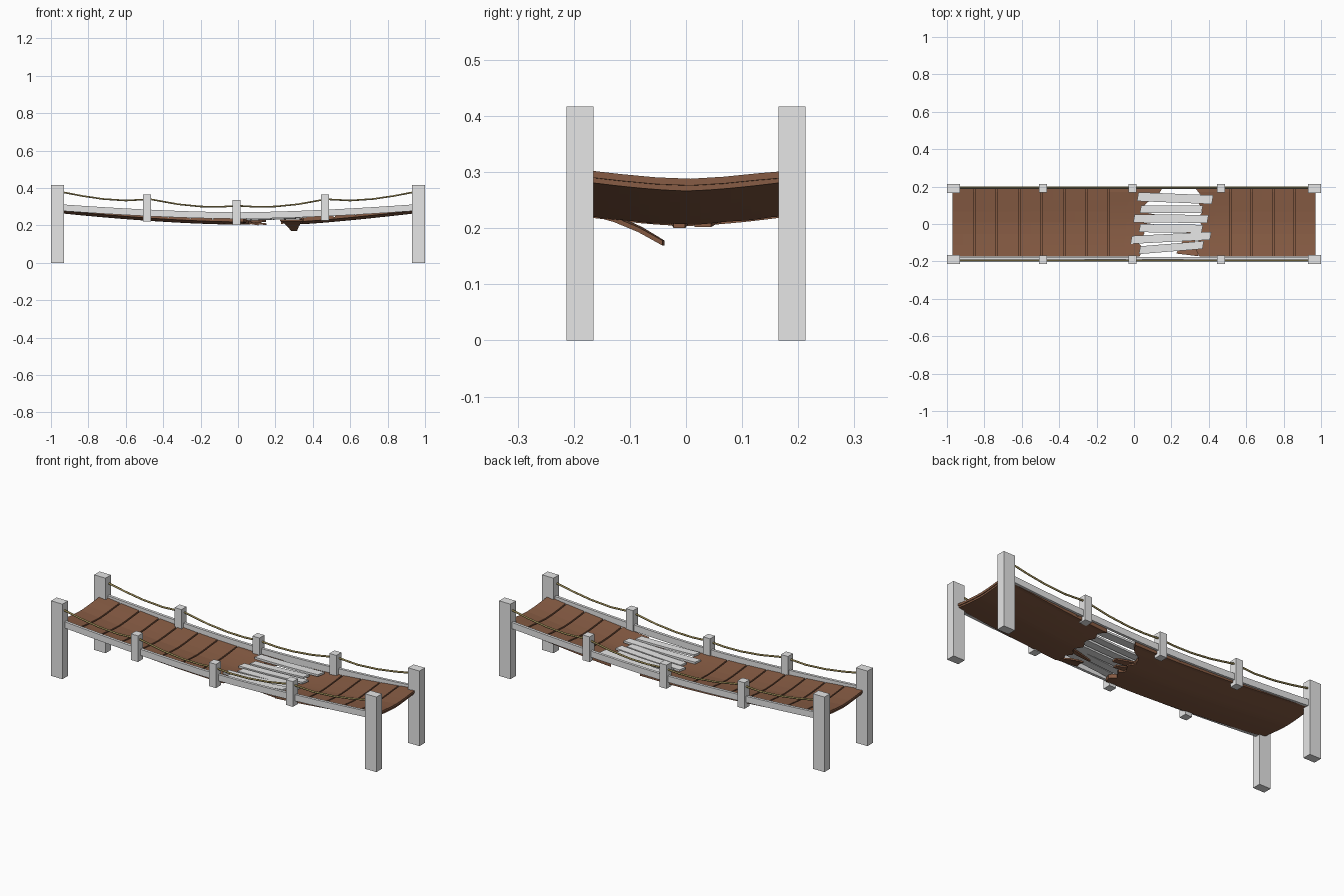
import bpy, math, random
from mathutils import Vector

if "Cube" in bpy.data.objects:
    bpy.data.objects.remove(bpy.data.objects["Cube"])

random.seed(4)


def mat(name, rgb):
    m = bpy.data.materials.new(name)
    m.diffuse_color = (*rgb, 1)
    m.use_nodes = True
    m.node_tree.nodes["Principled BSDF"].inputs["Base Color"].default_value = m.diffuse_color
    return m


GREY = mat("weathered grey", (0.79, 0.79, 0.79))
BROWN = mat("brown wood", (0.245, 0.108, 0.058))
ROPE = mat("olive rope", (0.42, 0.33, 0.12))


def make(name, verts, faces, m):
    me = bpy.data.meshes.new(name)
    me.from_pydata(verts, [], faces)
    me.materials.append(m)
    ob = bpy.data.objects.new(name, me)
    bpy.context.collection.objects.link(ob)
    return ob


def box(name, x, y, z0, z1, sx, sy, m):
    v = [(x + a * sx / 2, y + b * sy / 2, z) for z in (z0, z1)
         for a, b in ((-1, -1), (1, -1), (1, 1), (-1, 1))]
    f = [(3, 2, 1, 0), (4, 5, 6, 7)] + [(i, (i + 1) % 4, (i + 1) % 4 + 4, i + 4) for i in range(4)]
    return make(name, v, f, m)


def slab(name, nu, nv, point, thick, m):
    """Closed sheet: point(u, v) gives the top surface, u and v from 0 to 1."""
    top = [Vector(point(i / nu, j / nv)) for i in range(nu + 1) for j in range(nv + 1)]
    n, w = len(top), nv + 1
    verts = top + [p - Vector((0, 0, thick)) for p in top]
    faces = []
    for i in range(nu):
        for j in range(nv):
            q = (i * w + j, (i + 1) * w + j, (i + 1) * w + j + 1, i * w + j + 1)
            faces += [q, tuple(k + n for k in reversed(q))]
    rim = ([i * w for i in range(nu)] + [nu * w + j for j in range(nv)]
           + [i * w + nv for i in range(nu, 0, -1)] + [j for j in range(nv, 0, -1)])
    for a, b in zip(rim, rim[1:] + rim[:1]):
        faces.append((b, a, a + n, b + n))
    return make(name, verts, faces, m)


def sag_z(x, y):
    return 0.225 + 0.063 * (abs(x) / 0.97) ** 1.6 + 0.015 * min(1, abs(y) / 0.17) ** 1.5


def deck_z(x, y):
    """The broken right half has dropped a little at its loose end."""
    if x <= 0:
        return sag_z(x, y)
    return sag_z(0, y) + 0.063 * (max(0, x - 0.3) / 0.67) ** 1.25


def lerp(table, t):
    for (a, p), (b, q) in zip(table, table[1:]):
        if t <= b:
            return p + (q - p) * (t - a) / (b - a)
    return table[-1][1]


# Corner posts and small railing posts
for s, side in ((-1, "front"), (1, "back")):
    for x in (-0.965, 0.965):
        box(side + "_corner_post", x, s * 0.189, 0, 0.417, 0.07, 0.048, GREY)
    for x, z0, z1 in ((-0.487, 0.22, 0.365), (-0.008, 0.203, 0.335), (0.465, 0.225, 0.365)):
        box(side + "_small_post", x, s * 0.191, z0, z1, 0.043, 0.044, GREY)

    # Sagging side beam
    def beam(u, v):
        x = -0.95 + 1.9 * u
        yc = 0.194 if s > 0 else -0.185
        return x, yc + (v - 0.5) * 0.015, 0.27 + 0.043 * (abs(x) / 0.95) ** 1.6
    slab(side + "_beam", 16, 1, beam, 0.035, GREY)

    # Rope handrail
    half = [(0, 0.305), (0.1, 0.299), (0.2, 0.301), (0.32, 0.313), (0.47, 0.34),
            (0.6, 0.333), (0.72, 0.341), (0.83, 0.357), (0.95, 0.38)]
    pts = [(-x, z) for x, z in reversed(half[1:])] + half
    cu = bpy.data.curves.new(side + "_rope", 'CURVE')
    cu.dimensions = '3D'
    cu.bevel_depth = 0.005
    cu.bevel_resolution = 1
    cu.use_fill_caps = True
    sp = cu.splines.new('POLY')
    sp.points.add(len(pts) - 1)
    for p, (x, z) in zip(sp.points, pts):
        p.co = (x, s * 0.196, z, 1)
    cu.materials.append(ROPE)
    bpy.context.collection.objects.link(bpy.data.objects.new(side + "_rope", cu))

# Deck with a ragged hole: edges of the break as x over y
Y0, Y1 = -0.174, 0.189
left_break = [(Y0, 0.03), (-0.13, 0.05), (-0.10, 0.02), (-0.05, 0.06), (-0.02, 0.03),
              (0.03, 0.07), (0.06, 0.04), (0.11, 0.06), (0.14, 0.12), (Y1, 0.15)]
right_break = [(Y0, 0.35), (-0.14, 0.33), (-0.10, 0.35), (-0.06, 0.33), (-0.02, 0.37),
               (0.03, 0.34), (0.07, 0.37), (0.12, 0.34), (0.15, 0.36), (Y1, 0.33)]


def deck_part(name, xa, xb, lift, thick, nu):
    """Sheet between two x edges, each a number or a ragged break."""
    def edge(e, y):
        return lerp(e, y) if isinstance(e, list) else e

    def point(u, v):
        y = Y0 + (Y1 - Y0) * v
        a, b = edge(xa, y), edge(xb, y)
        x = a + (b - a) * u
        return x, y, deck_z(x, y) + lift
    nv = 20 if isinstance(xa, list) or isinstance(xb, list) else 6
    return slab(name, nu, nv, point, thick, BROWN)


# Backing sheets seen at the bottom of the grooves
deck_part("left_deck_base", -0.966, left_break, -0.011, 0.010, 16)
deck_part("right_deck_base", right_break, 0.966, -0.011, 0.010, 10)

# Cross planks with narrow grooves between them
gap = 0.008
for i in range(8):
    a = -0.97 + 0.12 * i
    deck_part("left_plank", a, left_break if i == 7 else a + 0.12 - gap, 0, 0.012, 2)
for i in range(5):
    b = 0.97 - 0.115 * i
    deck_part("right_plank", right_break if i == 4 else b - 0.115 + gap, b, 0, 0.012, 2)


# Splintered pieces hanging below the break
def shard(name, root, tip, w0, w1, drop):
    r, t = Vector(root), Vector(tip)
    side = Vector((-(t - r).y, (t - r).x, 0)).normalized()

    def point(u, v):
        p = r.lerp(t, u) + side * (v - 0.5) * (w0 + (w1 - w0) * u)
        p.z += drop * math.sin(math.pi * u)
        return p
    slab(name, 3, 1, point, 0.009, BROWN)


shard("hanging_shard", (0.285, -0.165, 0.232), (0.30, -0.04, 0.178), 0.12, 0.03, 0.007)
shard("right_splinter", (0.36, -0.05, 0.228), (0.23, -0.06, 0.217), 0.03, 0.01, 0)
shard("left_splinter", (0.03, 0.04, 0.224), (0.15, 0.03, 0.211), 0.05, 0.03, 0)
shard("left_splinter", (0.03, -0.01, 0.222), (0.11, -0.012, 0.209), 0.04, 0.02, 0)

# Grey repair boards laid lengthwise over the hole
boards = [(0.02, 0.42, 0.146, 0.130, 0.047), (0.035, 0.365, 0.080, 0.080, 0.040),
          (0.0, 0.395, 0.030, 0.027, 0.043), (0.03, 0.365, -0.022, -0.026, 0.043),
          (-0.015, 0.41, -0.085, -0.063, 0.043), (0.03, 0.37, -0.140, -0.112, 0.042)]
for xa, xb, ya, yb, w in boards:
    lift = random.uniform(0.010, 0.015)

    def point(u, v):
        x = xa + (xb - xa) * u
        yc = ya + (yb - ya) * u
        return x + (v - 0.5) * 0.008, yc + (v - 0.5) * w, sag_z(x, yc) + lift
    slab("repair_board", 6, 1, point, 0.011, GREY)
